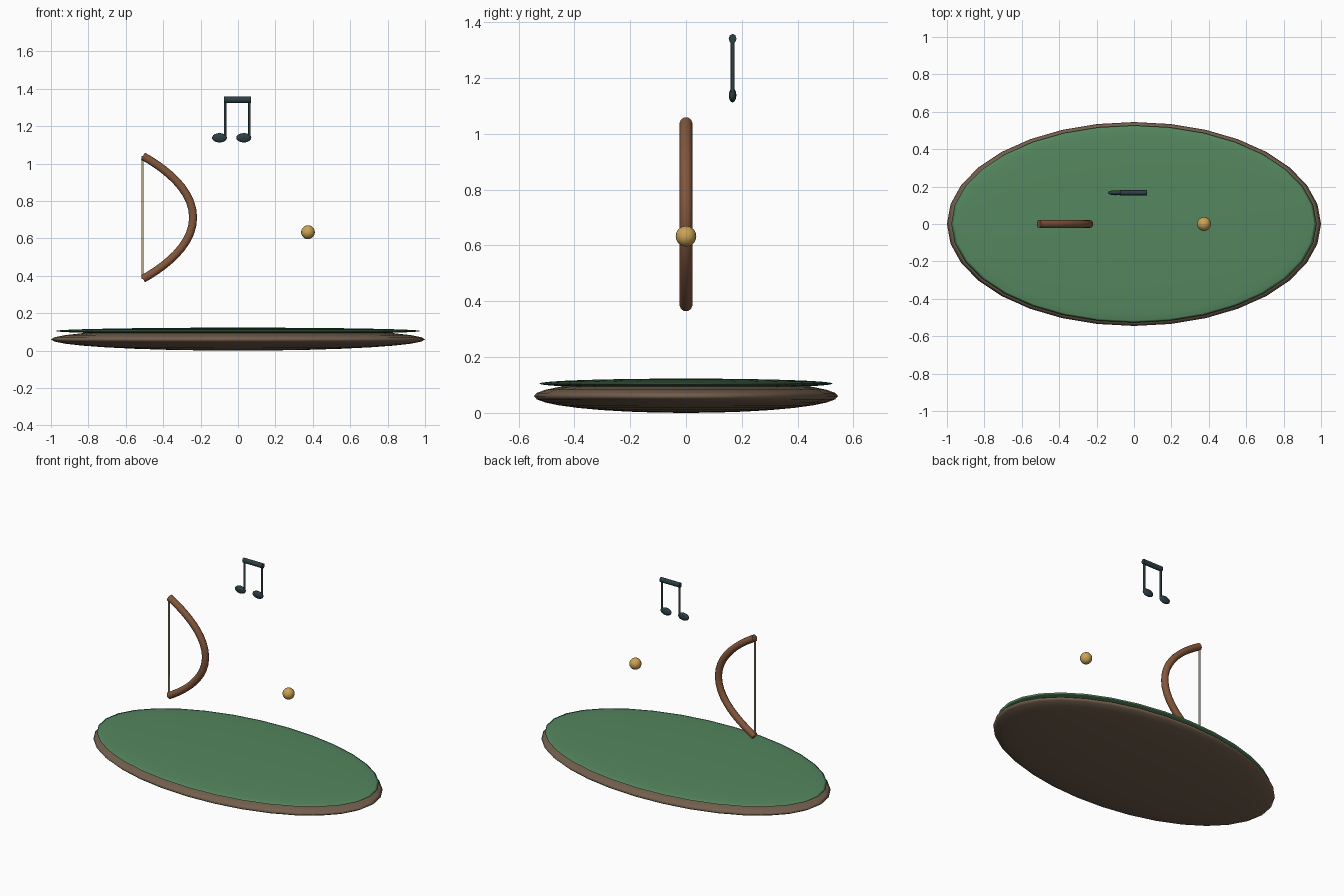
import bpy
import math

if "Cube" in bpy.data.objects:
    bpy.data.objects.remove(bpy.data.objects["Cube"])


def material(name, rgb):
    m = bpy.data.materials.new(name)
    m.diffuse_color = (*rgb, 1)
    m.use_nodes = True
    m.node_tree.nodes["Principled BSDF"].inputs["Base Color"].default_value = m.diffuse_color
    return m


EARTH = material("earth", (0.17, 0.115, 0.075))
GRASS = material("grass", (0.09, 0.24, 0.115))
WOOD = material("wood", (0.23, 0.095, 0.045))
CORD = material("cord", (0.5, 0.42, 0.26))
GOLD = material("gold", (0.6, 0.36, 0.09))
SLATE = material("slate", (0.025, 0.05, 0.06))


def finish(name, mat, angle=60):
    ob = bpy.context.object
    ob.name = name
    ob.data.materials.append(mat)
    bpy.ops.object.transform_apply(location=False, rotation=True, scale=True)
    bpy.ops.object.shade_smooth_by_angle(angle=math.radians(angle))
    return ob


def ellipsoid(name, loc, size, mat, segments=32, rings=16):
    bpy.ops.mesh.primitive_uv_sphere_add(segments=segments, ring_count=rings, radius=1, location=loc)
    bpy.context.object.scale = size
    return finish(name, mat, 180)


def rod(name, loc, radius, length, mat, sides=8, rot=(0, 0, 0), scale=(1, 1, 1)):
    bpy.ops.mesh.primitive_cylinder_add(vertices=sides, radius=radius, depth=length,
                                        location=loc, rotation=rot)
    bpy.context.object.scale = scale
    return finish(name, mat)


# Oval island with a thin grass layer
ellipsoid("ground_base", (0, 0, 0.06), (1.0, 0.545, 0.06), EARTH)
ellipsoid("grass_top", (0, 0, 0.105), (0.977, 0.527, 0.018), GRASS)

# Bow limb: a symmetric bezier tube
BOW_Z = 0.712
curve = bpy.data.curves.new("bow_limb", "CURVE")
curve.dimensions = "3D"
curve.bevel_depth = 0.0225
curve.bevel_resolution = 3
curve.resolution_u = 10
curve.use_fill_caps = True
spline = curve.splines.new("BEZIER")
spline.bezier_points.add(2)
knots = [  # point, left handle, right handle as (x, z offset)
    ((-0.508, 0.328), (-0.61, 0.39), (-0.395, 0.265)),
    ((-0.240, 0.0), (-0.240, 0.15), (-0.240, -0.15)),
    ((-0.508, -0.328), (-0.395, -0.265), (-0.61, -0.39)),
]
for p, (co, left, right) in zip(spline.bezier_points, knots):
    p.handle_left_type = p.handle_right_type = "FREE"
    p.co = (co[0], 0, BOW_Z + co[1])
    p.handle_left = (left[0], 0, BOW_Z + left[1])
    p.handle_right = (right[0], 0, BOW_Z + right[1])
limb = bpy.data.objects.new("bow_limb", curve)
bpy.context.collection.objects.link(limb)
bpy.ops.object.select_all(action="DESELECT")
limb.select_set(True)
bpy.context.view_layer.objects.active = limb
bpy.ops.object.convert(target="MESH")
finish("bow_limb", WOOD, 50)

# Bow string
rod("bow_string", (-0.51, 0, BOW_Z), 0.006, 0.656, CORD)

# Floating ball
ellipsoid("ball", (0.374, 0, 0.633), (0.037, 0.037, 0.037), GOLD, 16, 10)

# Pair of joined music notes
NOTE_Y = 0.167
for side, x in (("left", -0.099), ("right", 0.031)):
    ellipsoid(f"note_head_{side}", (x, NOTE_Y, 1.138), (0.04, 0.0135, 0.025), SLATE, 16, 10)
    rod(f"note_stem_{side}", (x + 0.03, NOTE_Y, 1.24), 0.007, 0.2, SLATE)
rod("note_beam", (-0.003, NOTE_Y, 1.341), 0.0175, 0.146, SLATE,
    rot=(0, math.pi / 2, 0), scale=(1, 0.8, 1))
